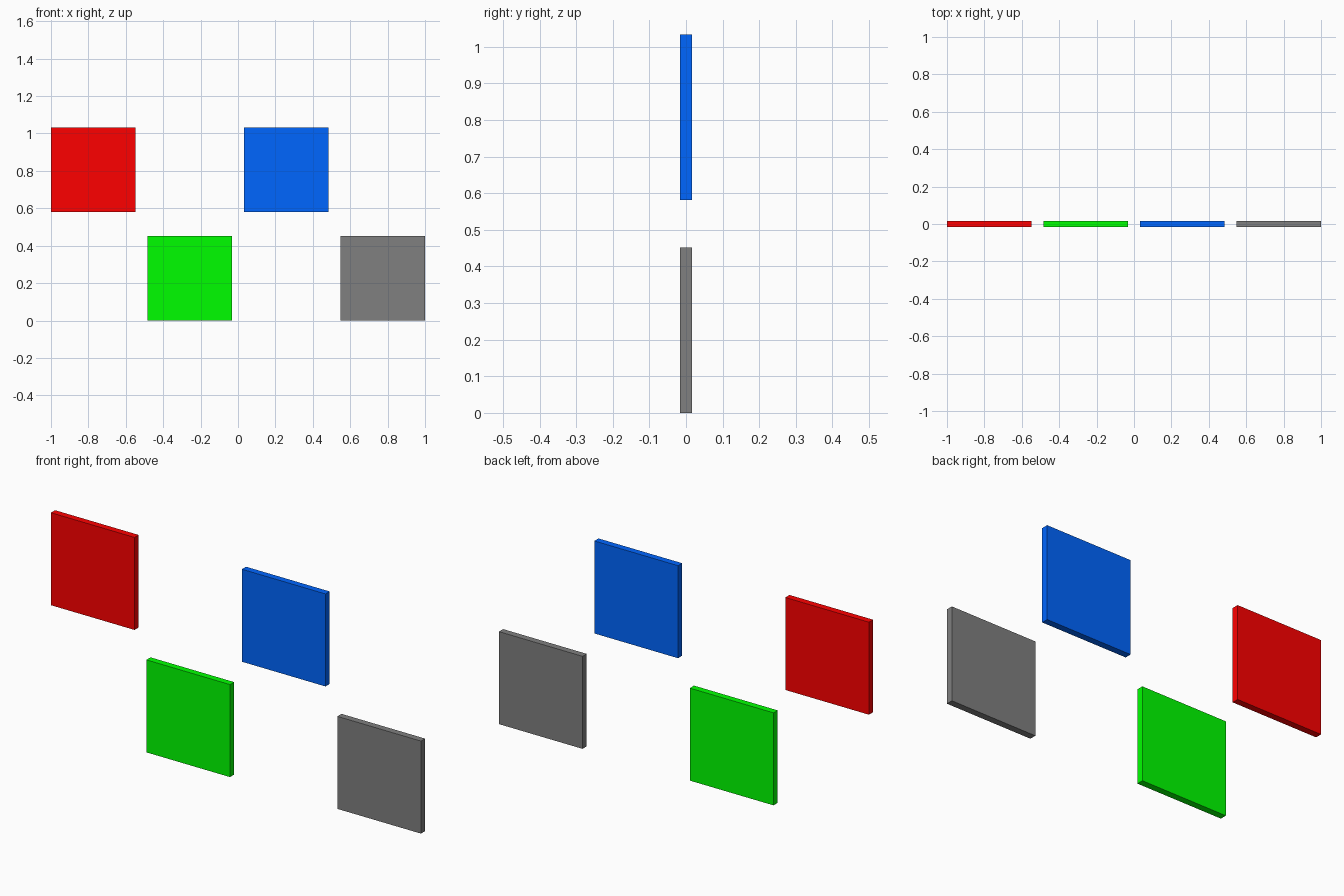
import bpy

if "Cube" in bpy.data.objects:
    bpy.data.objects.remove(bpy.data.objects["Cube"])

SIDE, THICK = 0.452, 0.032   # square panel size and thickness
STEP = 0.516                 # spacing between panel centres along x
LOW_Z = SIDE / 2
HIGH_Z = 0.581 + SIDE / 2


def panel(name, x, z, color):
    bpy.ops.mesh.primitive_cube_add(size=1, location=(x, 0, z))
    obj = bpy.context.object
    obj.name = name
    obj.scale = (SIDE, THICK, SIDE)
    bpy.ops.object.transform_apply(location=False, rotation=False, scale=True)
    mat = bpy.data.materials.new(name + "_paint")
    mat.diffuse_color = (*color, 1)
    mat.use_nodes = True
    mat.node_tree.nodes["Principled BSDF"].inputs["Base Color"].default_value = mat.diffuse_color
    obj.data.materials.append(mat)


# Four staggered square panels, left to right
panels = [
    ("red_panel", HIGH_Z, (1, 0, 0)),
    ("green_panel", LOW_Z, (0, 1, 0)),
    ("blue_panel", HIGH_Z, (0, 0.133, 1)),
    ("grey_panel", LOW_Z, (0.214, 0.214, 0.214)),
]
for i, (name, z, color) in enumerate(panels):
    panel(name, (i - 1.5) * STEP, z, color)
